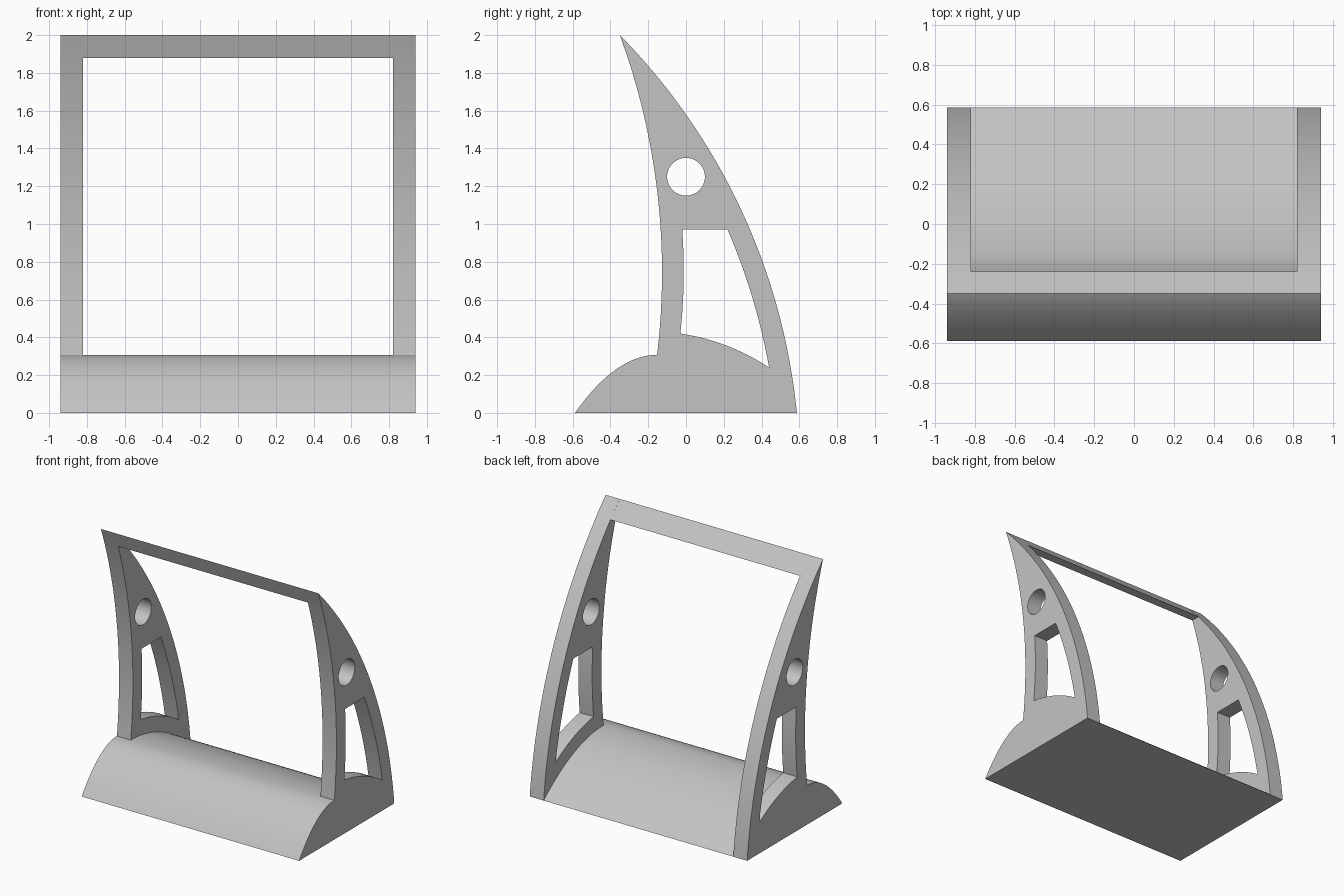
import bpy
import bmesh
from math import atan2, cos, sin, pi
from mathutils import Matrix, Vector

cube = bpy.data.objects.get("Cube")
if cube:
    bpy.data.objects.remove(cube, do_unlink=True)

grey = bpy.data.materials.new("plain grey")
grey.diffuse_color = (0.55, 0.55, 0.55, 1)
grey.use_nodes = True
grey.node_tree.nodes["Principled BSDF"].inputs["Base Color"].default_value = grey.diffuse_color

HALF, INNER = 0.94, 0.82      # half width outside and inside the side panels
THICK = HALF - INNER


def arc(a, m, b, n=32):
    """Points of the circular arc from a through m to b."""
    a, m, b = Vector(a), Vector(m), Vector(b)
    u, v = m - a, b - a
    d = 2 * (u.x * v.y - u.y * v.x)
    c = a + Vector((v.y * u.length_squared - u.y * v.length_squared,
                    u.x * v.length_squared - v.x * u.length_squared)) / d
    r = (a - c).length
    start = atan2(a.y - c.y, a.x - c.x)
    sweep = (atan2(b.y - c.y, b.x - c.x) - start + pi) % (2 * pi) - pi
    return [(c.x + r * cos(start + sweep * i / n),
             c.y + r * sin(start + sweep * i / n)) for i in range(n + 1)]


def y_at(points, z):
    """Depth of a profile line at height z."""
    for (y0, z0), (y1, z1) in zip(points, points[1:]):
        if min(z0, z1) <= z <= max(z0, z1):
            return y0 + (y1 - y0) * (z - z0) / (z1 - z0)


def dome(y0, y1, n=24):
    """Points of the parabolic base top."""
    pts = []
    for i in range(n + 1):
        y = y0 + (y1 - y0) * i / n
        reach = 0.435 if y < PEAK[0] else 0.74
        pts.append((y, PEAK[1] * (1 - ((y - PEAK[0]) / reach) ** 2)))
    return pts


def prism(name, loops, width, x):
    """Extrude depth/height outlines (later loops are holes) along x."""
    curve = bpy.data.curves.new(name, "CURVE")
    curve.dimensions, curve.fill_mode, curve.extrude = "2D", "BOTH", width / 2
    for loop in loops:
        spline = curve.splines.new("POLY")
        spline.points.add(len(loop) - 1)
        for point, (y, z) in zip(spline.points, loop):
            point.co = (y, z, 0, 1)
        spline.use_cyclic_u = True
    helper = bpy.data.objects.new(name + " outline", curve)
    bpy.context.collection.objects.link(helper)
    graph = bpy.context.evaluated_depsgraph_get()
    mesh = bpy.data.meshes.new_from_object(helper.evaluated_get(graph))
    bpy.data.objects.remove(helper, do_unlink=True)

    # Stand the outline up in the side plane and weld it
    bm = bmesh.new()
    bm.from_mesh(mesh)
    turn = Matrix(((0, 0, 1, x), (1, 0, 0, 0), (0, 1, 0, 0), (0, 0, 0, 1)))
    bmesh.ops.transform(bm, matrix=turn, verts=bm.verts)
    bmesh.ops.remove_doubles(bm, verts=bm.verts, dist=0.0003)
    bmesh.ops.recalc_face_normals(bm, faces=bm.faces)
    bm.to_mesh(mesh)
    bm.free()
    mesh.materials.clear()
    mesh.materials.append(grey)
    obj = bpy.data.objects.new(name, mesh)
    bpy.context.collection.objects.link(obj)
    bpy.ops.object.select_all(action="DESELECT")
    obj.select_set(True)
    bpy.context.view_layer.objects.active = obj
    bpy.ops.object.shade_smooth_by_angle(angle=0.5)
    return obj


# Shared profile lines
PEAK, TIP, HEEL, TOE = (-0.153, 0.307), (-0.35, 2), (0.587, 0), (-0.588, 0)
front_edge = arc(PEAK, (-0.127, 0.75), TIP)
back_edge = arc(TIP, (0.313, 1.03), HEEL)

# Side panels with a round hole and a curved window
outline = dome(TOE[0], PEAK[0])[:-1] + front_edge[:-1] + back_edge
hole = [(0.1 * cos(2 * pi * i / 48), 1.25 + 0.1 * sin(2 * pi * i / 48)) for i in range(48)]
window = (arc((-0.02, 0.97), (-0.012, 0.75), (-0.03, 0.42), 16)
          + arc((-0.03, 0.42), (0.212, 0.357), (0.44, 0.24), 16)[1:]
          + arc((0.44, 0.24), (0.351, 0.611), (0.22, 0.97), 16)[1:])
for side, sign in (("left", 1), ("right", -1)):
    prism(side + " side panel", [outline, hole, window], THICK, sign * (HALF + INNER) / 2)

# Domed base between the panels
prism("base", [dome(TOE[0], PEAK[0])[:-1] + dome(PEAK[0], HEEL[0])], 2 * INNER, 0)

# Top bar joining the panel tips
LOW = 1.88
bar = [TIP, (y_at(front_edge, LOW), LOW), (y_at(back_edge, LOW), LOW)]
prism("top bar", [bar], 2 * INNER, 0)
